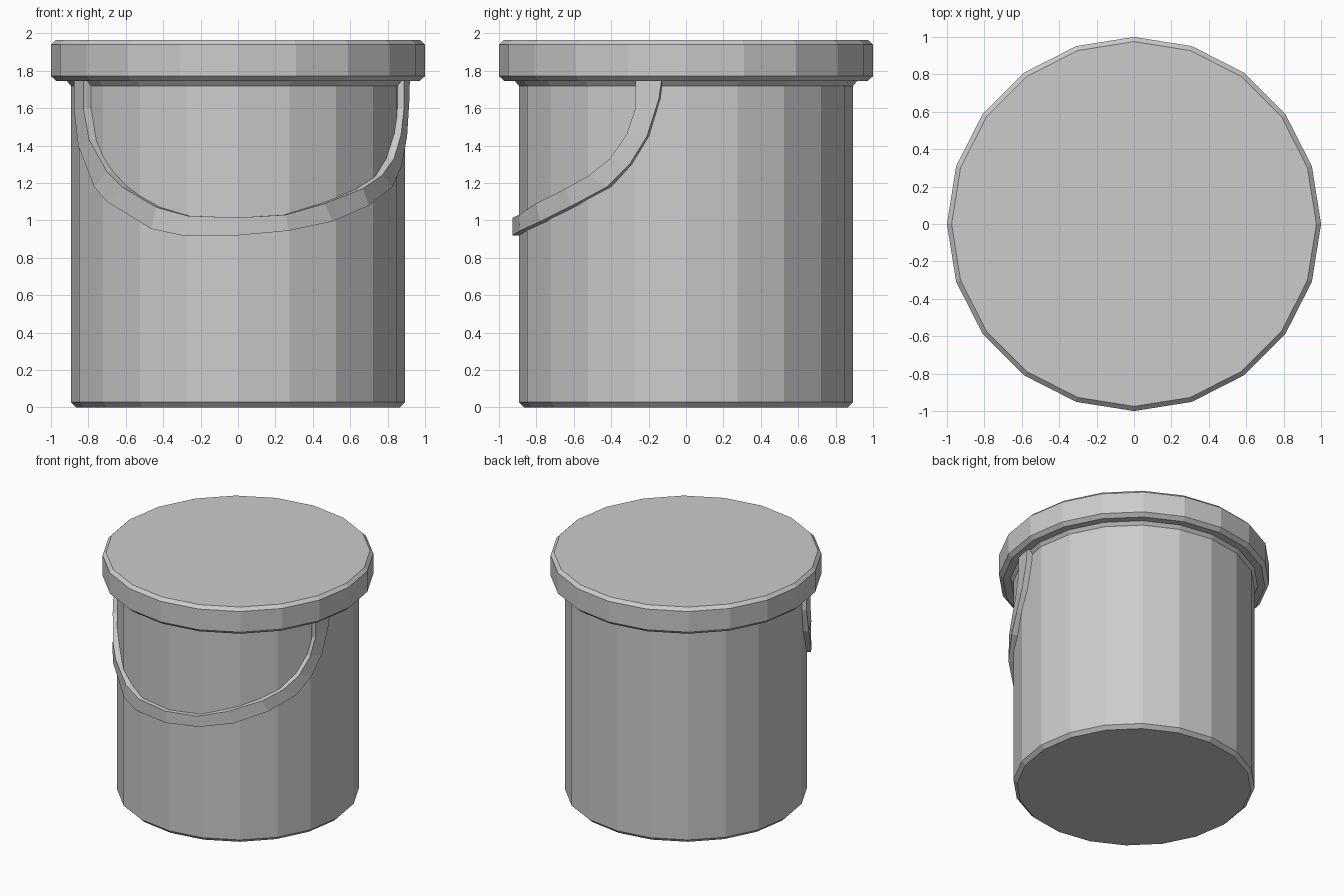
import bpy
import bmesh
from math import sin, cos, pi, radians

cube = bpy.data.objects.get("Cube")
if cube:
    bpy.data.objects.remove(cube, do_unlink=True)

SIDES = 20


def make_material(name, color):
    mat = bpy.data.materials.new(name)
    mat.use_nodes = True
    mat.diffuse_color = color
    mat.node_tree.nodes["Principled BSDF"].inputs["Base Color"].default_value = color
    return mat


grey = make_material("plain grey", (0.6, 0.6, 0.6, 1))


def finish(name, bm):
    bmesh.ops.recalc_face_normals(bm, faces=bm.faces)
    mesh = bpy.data.meshes.new(name)
    bm.to_mesh(mesh)
    bm.free()
    mesh.materials.append(grey)
    obj = bpy.data.objects.new(name, mesh)
    bpy.context.collection.objects.link(obj)
    return obj


def bridge(bm, rings):
    """Join rings of vertices into a closed, capped skin."""
    for low, high in zip(rings, rings[1:]):
        count = len(low)
        for i in range(count):
            j = (i + 1) % count
            bm.faces.new((low[i], low[j], high[j], high[i]))
    bm.faces.new(rings[0])
    bm.faces.new(rings[-1])


def lathe(name, profile):
    bm = bmesh.new()
    turns = [2 * pi * i / SIDES for i in range(SIDES)]
    bridge(bm, [[bm.verts.new((r * cos(a), r * sin(a), z)) for a in turns]
                for r, z in profile])
    return finish(name, bm)


# Bucket body with bevelled foot and flared neck
lathe("bucket_body", [(0.865, 0), (0.893, 0.028), (0.893, 1.72),
                      (0.915, 1.745), (0.915, 1.8)])

# Wide lid with bevelled edges
lathe("lid", [(0.97, 1.745), (1, 1.772), (1, 1.94), (0.975, 1.965)])

# Carrying strap hanging round the front:
# angle from the front and height of its outer edge, then of its inner edge
strap = [
    (-71, 1.76, -63, 1.76), (-71, 1.6, -63, 1.6), (-67, 1.4, -59, 1.43),
    (-56, 1.18, -49, 1.26), (-49, 1.1, -42, 1.18), (-30, 0.955, -28, 1.07),
    (-19, 0.92, -17, 1.025), (0, 0.92, 0, 1.015), (17, 0.945, 16, 1.03),
    (33, 0.995, 30, 1.09), (49, 1.08, 46, 1.17), (63, 1.18, 56, 1.24),
    (71, 1.3, 64, 1.33), (77, 1.45, 70, 1.46), (81, 1.65, 73, 1.6),
    (82, 1.76, 73, 1.76),
]
STRAP_OUT, STRAP_IN = 0.928, 0.875


def on_wall(bm, radius, degrees, z):
    a = radians(degrees)
    return bm.verts.new((radius * sin(a), -radius * cos(a), z))


bm = bmesh.new()
bridge(bm, [[on_wall(bm, STRAP_OUT, a, za), on_wall(bm, STRAP_OUT, b, zb),
             on_wall(bm, STRAP_IN, b, zb), on_wall(bm, STRAP_IN, a, za)]
            for a, za, b, zb in strap])
finish("carrying_handle", bm)
